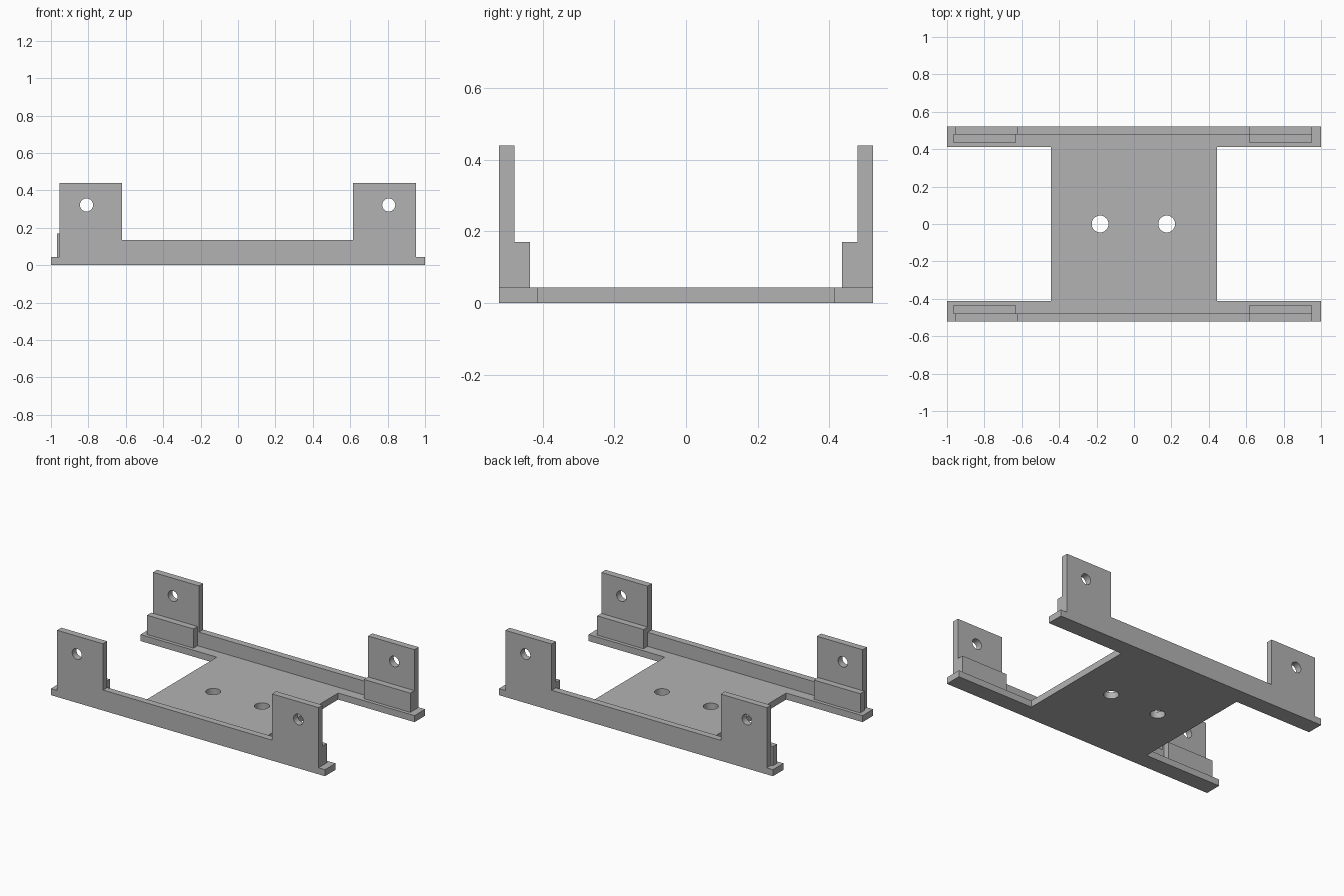
import bpy
import bmesh
from math import pi
from mathutils import Matrix, Vector

cube = bpy.data.objects.get("Cube")
if cube:
    bpy.data.objects.remove(cube, do_unlink=True)

# Main dimensions
HALF_Y = 0.522
WALL_IN = 0.478
BLOCK_IN = 0.435
RAIL_IN = 0.412
BASE_H = 0.043

grey = bpy.data.materials.new("plain grey")
grey.use_nodes = True
colour = (0.45, 0.45, 0.45, 1)
grey.diffuse_color = colour
grey.node_tree.nodes["Principled BSDF"].inputs["Base Color"].default_value = colour


def finish(name, bm):
    bmesh.ops.recalc_face_normals(bm, faces=bm.faces)
    mesh = bpy.data.meshes.new(name)
    bm.to_mesh(mesh)
    bm.free()
    mesh.materials.append(grey)
    obj = bpy.data.objects.new(name, mesh)
    bpy.context.collection.objects.link(obj)
    return obj


def extrude_profile(name, points, depth):
    """Extrude a closed outline of 3D points along the depth vector."""
    bm = bmesh.new()
    face = bm.faces.new([bm.verts.new(p) for p in points])
    result = bmesh.ops.extrude_face_region(bm, geom=[face], use_keep_orig=True)
    verts = [g for g in result["geom"] if isinstance(g, bmesh.types.BMVert)]
    bmesh.ops.translate(bm, verts=verts, vec=Vector(depth))
    return finish(name, bm)


def box(name, low, high):
    (x0, y0, z0), (x1, y1, z1) = low, high
    outline = [(x0, y0, z0), (x1, y0, z0), (x1, y1, z0), (x0, y1, z0)]
    return extrude_profile(name, outline, (0, 0, z1 - z0))


def drill(obj, name, centre, radius, along_y=False):
    """Cut a round hole through obj with a hidden cylinder."""
    bm = bmesh.new()
    turn = Matrix.Rotation(pi / 2, 4, "X") if along_y else Matrix()
    bmesh.ops.create_cone(bm, cap_ends=True, segments=32, radius1=radius,
                          radius2=radius, depth=0.2,
                          matrix=Matrix.Translation(centre) @ turn)
    cutter = finish(name, bm)
    cutter.hide_render = True
    cutter.hide_set(True)
    cutter.display_type = "WIRE"
    mod = obj.modifiers.new("hole", "BOOLEAN")
    mod.operation = "DIFFERENCE"
    mod.solver = "EXACT"
    mod.object = cutter


# H-shaped base plate with two screw holes
quarter = [(0.443, RAIL_IN), (1, RAIL_IN), (1, HALF_Y)]
outline = quarter + [(-x, y) for x, y in reversed(quarter)]
outline += [(-x, -y) for x, y in outline]
base = extrude_profile("base_plate", [(x, y, 0) for x, y in outline], (0, 0, BASE_H))
for side, x in (("right", -0.181), ("left", 0.175)):
    drill(base, f"base_hole_cutter_{side}", (x, 0, 0.02), 0.045)

# Side walls with raised, drilled tabs, and the stepped blocks inside them
wall_outline = [(-0.955, BASE_H), (0.953, BASE_H), (0.953, 0.44), (0.615, 0.44),
                (0.615, 0.135), (-0.62, 0.135), (-0.62, 0.44), (-0.955, 0.44)]
for end, s in (("front", -1), ("back", 1)):
    wall = extrude_profile(f"{end}_wall", [(x, s * WALL_IN, z) for x, z in wall_outline],
                           (0, s * (HALF_Y - WALL_IN), 0))
    ys = sorted((s * BLOCK_IN, s * WALL_IN))
    for side, x0, x1, hole_x in (("right", -0.968, -0.63, -0.81),
                                 ("left", 0.615, 0.953, 0.806)):
        drill(wall, f"{end}_{side}_hole_cutter", (hole_x, s * 0.5, 0.322), 0.035, True)
        box(f"{end}_{side}_block", (x0, ys[0], BASE_H), (x1, ys[1], 0.17))
